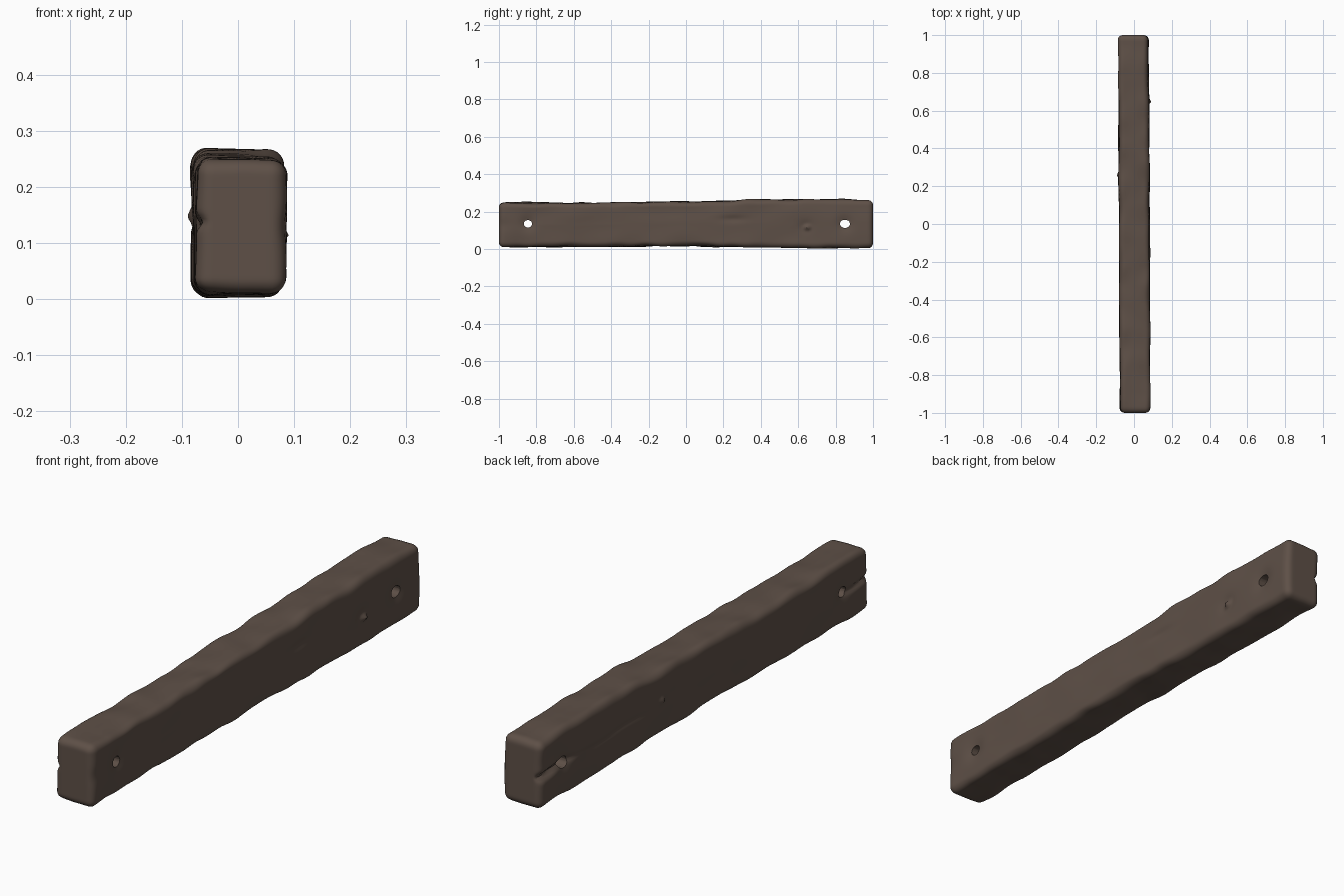
import bpy, bmesh, math
from mathutils import Vector, noise

if "Cube" in bpy.data.objects:
    bpy.data.objects.remove(bpy.data.objects["Cube"])

HX, HY, HZ, R = 0.081, 1.0, 0.127, 0.027
HOLES = [(-0.845, 0.135, 0.022, 0.020), (0.85, 0.135, 0.027, 0.022)]

wood = bpy.data.materials.new("dark brown wood")
wood.diffuse_color = (0.112, 0.080, 0.063, 1)
wood.use_nodes = True
wood.node_tree.nodes["Principled BSDF"].inputs["Base Color"].default_value = wood.diffuse_color


def steps(half, n):
    return [-half + 2 * half * i / n for i in range(n + 1)]


def lerp(keys, y):
    for (a, va), (b, vb) in zip(keys, keys[1:]):
        if y <= b:
            t = max(0, (y - a) / (b - a))
            t = t * t * (3 - 2 * t)
            return va + (vb - va) * t
    return keys[-1][1]


TOP = [(-1, .249), (-.6, .248), (0, .254), (.45, .266), (.8, .267), (1, .262)]
BOTTOM = [(-1, .011), (-.6, .011), (0, .015), (.3, .011), (.65, .004), (1, .005)]
SHIFT = [(-1, .005), (-.3, .003), (.4, .0), (1, -.004)]


def bump(y, z, cy, cz, ry, rz):
    return math.exp(-((y - cy) / ry) ** 2 - ((z - cz) / rz) ** 2)


def crack(y, z):
    # split running in from each end on the left side
    mid = 0.133 + 0.006 * math.sin(y * 17)
    if y > 0.3:
        depth = 0.004 + 0.016 * min(1, max(0, (y - 0.78) / 0.15))
        depth *= min(1, (y - 0.3) / 0.1)
    else:
        depth = 0.012 * min(1, max(0, (-y - 0.8) / 0.12))
    return depth * math.exp(-((z - mid) / (0.008 + depth * 0.3)) ** 2)


def weather(p):
    # rounded box
    core = Vector((max(-HX + R, min(HX - R, p.x)), max(-HY + R, min(HY - R, p.y)),
                   max(-HZ + R, min(HZ - R, p.z))))
    d = p - core
    if d.length > 1e-6:
        q = core + d.normalized() * min(d.length, R)
    else:
        q = p.copy()
    y = q.y
    lo, hi = lerp(BOTTOM, y), lerp(TOP, y)
    z = lo + (hi - lo) * (q.z + HZ) / (2 * HZ)
    x = q.x + lerp(SHIFT, y)
    # gentle hewn waviness, strongest along the long edges
    edge = (abs(q.x) / HX) * (abs(q.z) / HZ)
    n = noise.noise(Vector((q.x * 9, y * 5, q.z * 9)))
    n2 = noise.noise(Vector((q.x * 9 + 7, y * 9, q.z * 9 + 3)))
    amp = 0.003 + 0.007 * edge
    x += math.copysign(min(1, abs(q.x) / HX), q.x) * (n * amp - 0.002 * edge)
    z += math.copysign(min(1, abs(q.z) / HZ), q.z) * (n2 * amp - 0.002 * edge)
    # dents around the peg holes, knots and cracks
    side = max(0, min(1, (abs(q.x) - 0.05) / (HX - 0.05)))
    dent = sum(0.011 * bump(y, z, hy, hz, .04, .04) for hy, hz, _, _ in HOLES)
    if q.x > 0:
        dent += 0.006 * bump(y, z, .25, .16, .07, .018)
        dent += 0.008 * bump(y, z, .64, .12, .035, .03) - 0.02 * bump(y, z, .648, .115, .014, .013)
        dent += 0.004 * bump(y, z, -1, .13, .05, .03)
        x -= dent * side
    else:
        dent += crack(y, z) - 0.010 * bump(y, z, .26, .148, .012, .012)
        dent += 0.005 * bump(y, z, .7, .11, .05, .025)
        x += dent * side
    return Vector((x, y, max(0.0, z)))


# plank: fine box grid, then shaped
bm = bmesh.new()
axes = [steps(HX, 20), steps(HY, 180), steps(HZ, 36)]
verts = {}


def vert(idx):
    if idx not in verts:
        p = Vector([axes[k][idx[k]] for k in range(3)])
        verts[idx] = bm.verts.new(weather(p))
    return verts[idx]


for a in range(3):
    u, v = (a + 1) % 3, (a + 2) % 3
    for end in (0, len(axes[a]) - 1):
        for i in range(len(axes[u]) - 1):
            for j in range(len(axes[v]) - 1):
                quad = []
                for di, dj in ((0, 0), (1, 0), (1, 1), (0, 1)):
                    k = [0, 0, 0]
                    k[a], k[u], k[v] = end, i + di, j + dj
                    quad.append(vert(tuple(k)))
                bm.faces.new(quad if end else quad[::-1])
mesh = bpy.data.meshes.new("plank")
bm.to_mesh(mesh)
bm.free()
mesh.materials.append(wood)
plank = bpy.data.objects.new("plank", mesh)
bpy.context.collection.objects.link(plank)

# peg holes through the width
for hy, hz, ry, rz in HOLES:
    bpy.ops.mesh.primitive_cylinder_add(vertices=14, radius=1, depth=0.4,
                                        location=(0, hy, hz), rotation=(0, math.pi / 2, 0))
    cutter = bpy.context.object
    cutter.name = "hole_cutter"
    cutter.scale = (rz, ry, 1)
    cutter.hide_render = True
    cutter.data.materials.append(wood)
    bpy.context.view_layer.objects.active = plank
    mod = plank.modifiers.new("hole", 'BOOLEAN')
    mod.operation = 'DIFFERENCE'
    mod.solver = 'EXACT'
    mod.object = cutter
    bpy.ops.object.modifier_apply(modifier=mod.name)
    bpy.data.objects.remove(cutter)

bpy.ops.object.select_all(action='DESELECT')
plank.select_set(True)
bpy.context.view_layer.objects.active = plank
bpy.ops.object.shade_smooth_by_angle(angle=math.radians(50))
